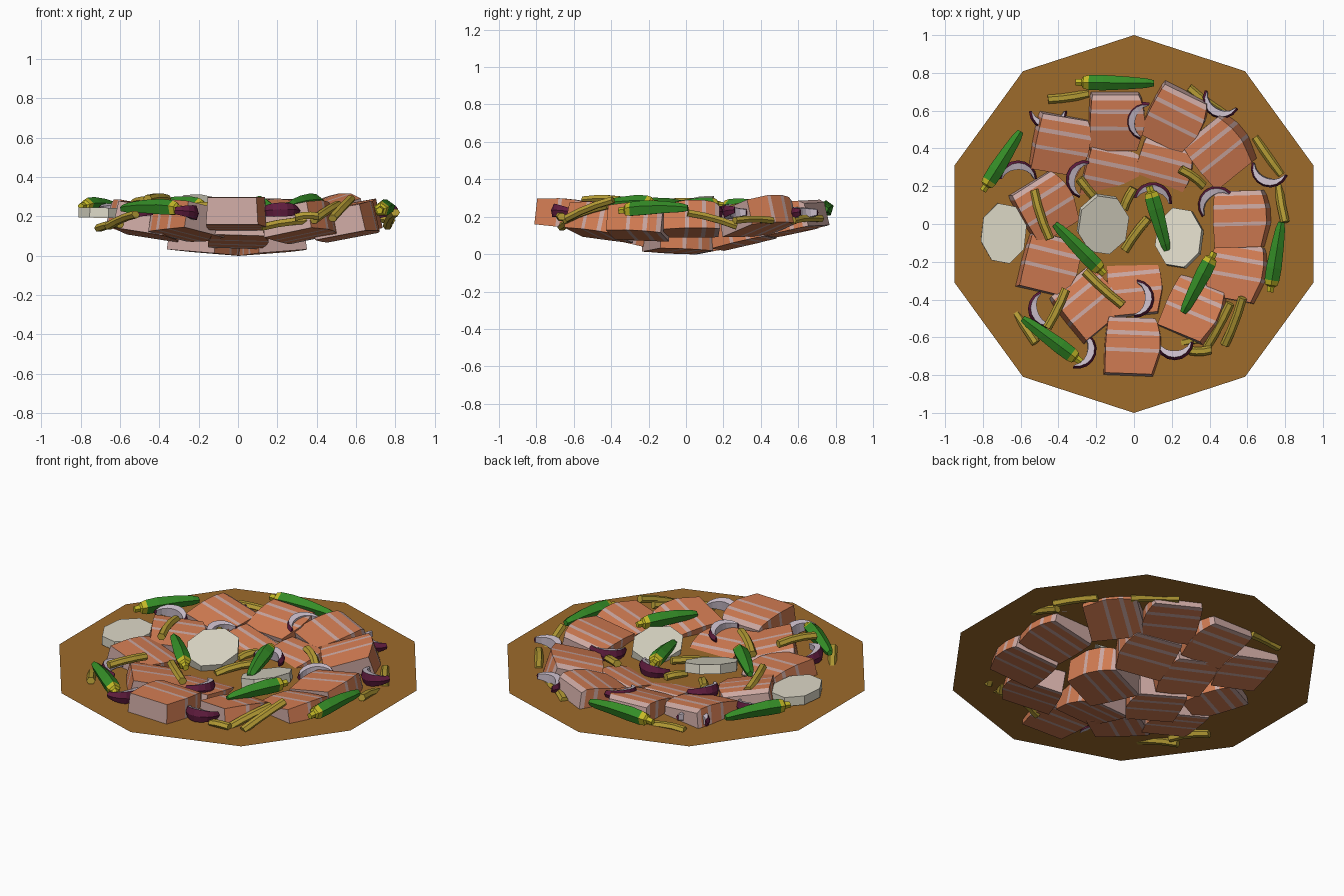
import bpy, bmesh, random
from math import sin, cos, pi, radians, hypot
from mathutils import Matrix, Vector

random.seed(4)

def mat(name, rgb):
    m = bpy.data.materials.new(name)
    m.diffuse_color = (*rgb, 1)
    return m

BROTH = mat("broth_brown", (0.34, 0.145, 0.024))
FLESH = mat("fish_orange", (0.64, 0.20, 0.085))
FAT = mat("fish_pale", (0.60, 0.39, 0.36))
GREEN = mat("pod_green", (0.035, 0.27, 0.02))
CAP = mat("pod_cap", (0.55, 0.48, 0.02))
BEAN = mat("bean_olive", (0.46, 0.33, 0.035))
WHITE = mat("root_white", (0.72, 0.69, 0.57))
LILAC = mat("onion_lilac", (0.58, 0.50, 0.58))
PURPLE = mat("onion_purple", (0.12, 0.012, 0.05))

def loft(name, rings, mats, pick, mtx):
    """Skin rings of points; pick(ring, side) gives a material slot, ring -1 = end caps."""
    bm = bmesh.new()
    vs = [[bm.verts.new(p) for p in r] for r in rings]
    n = len(rings[0])
    for i in range(len(vs) - 1):
        for j in range(n):
            k = (j + 1) % n
            f = bm.faces.new((vs[i][j], vs[i][k], vs[i + 1][k], vs[i + 1][j]))
            f.material_index = pick(i, j)
    for r in (vs[0], vs[-1]):
        bm.faces.new(r).material_index = pick(-1, 0)
    bmesh.ops.recalc_face_normals(bm, faces=bm.faces)
    me = bpy.data.meshes.new(name)
    bm.to_mesh(me)
    bm.free()
    for m in mats:
        me.materials.append(m)
    ob = bpy.data.objects.new(name, me)
    ob.matrix_world = mtx
    bpy.context.collection.objects.link(ob)
    return ob

def tilt_outward(x, y, z, deg, spin):
    """Place a piece so that its outer edge leans up the side of the bowl."""
    r = hypot(x, y) or 1
    axis = Vector((y / r, -x / r, 0))
    return (Matrix.Translation((x, y, z)) @ Matrix.Rotation(radians(deg), 4, axis)
            @ Matrix.Rotation(radians(spin), 4, 'Z'))

def along(a, b):
    """Frame at a with local x pointing to b."""
    d = b - a
    return Matrix.Translation(a) @ d.to_track_quat('X', 'Z').to_matrix().to_4x4()

# Broth surface: flat ten-sided disc
bm = bmesh.new()
bm.faces.new([bm.verts.new((cos(pi / 2 + i * pi / 5), sin(pi / 2 + i * pi / 5), 0.188))
              for i in range(10)])
me = bpy.data.meshes.new("broth_surface")
bm.to_mesh(me)
bm.free()
me.materials.append(BROTH)
bpy.context.collection.objects.link(bpy.data.objects.new("broth_surface", me))

# Fish chunks: striped blocks, x y z tilt spin
def fish(i, x, y, z, tilt, spin):
    ys = (-0.15, -0.035, -0.015, 0.055, 0.078, 0.125, 0.15)
    wid = (0.132, 0.150, 0.152, 0.150, 0.147, 0.139, 0.130)
    hi = (0.064, 0.078, 0.079, 0.079, 0.077, 0.070, 0.050)
    rings = []
    for yy, w, h in zip(ys, wid, hi):
        bow = 0.014 * (1 - (yy / 0.15) ** 2)
        rings.append([(-w + bow, yy - 0.008, -0.074), (w + bow, yy, -0.074),
                      (w + bow - 0.008, yy, h), (-w + bow + 0.008, yy - 0.008, h)])
    loft(f"fish_chunk_{i}", rings, [FLESH, FAT],
         lambda r, s: 1 if r in (-1, 1, 3, 5) else 0, tilt_outward(x, y, z, tilt, spin))

for i, c in enumerate([
        (-0.105, 0.55, 0.185, 12, -2), (0.21, 0.57, 0.195, 12, -28), (0.45, 0.385, 0.20, 15, 37),
        (-0.40, 0.43, 0.185, 11, -12), (-0.14, 0.27, 0.128, 13, -14), (0.15, 0.30, 0.13, 13, -16),
        (-0.48, 0.09, 0.183, 11, 30), (0.56, 0.03, 0.185, 10, 0), (-0.46, -0.21, 0.178, 11, -15),
        (0.54, -0.25, 0.17, 11, -12), (-0.26, -0.43, 0.18, 12, 38), (-0.01, -0.34, 0.142, 13, 4),
        (0.31, -0.45, 0.172, 13, -25), (-0.02, -0.645, 0.217, 6, -4),
        (0.17, -0.04, 0.089, 5, 20), (-0.17, -0.02, 0.089, 5, -25)]):
    fish(i + 1, *c)

# White root slices: oval eight-sided discs, lean direction and amount
def root_slice(i, x, y, z, rx, ry, lean_dir, lean):
    ring = lambda zz: [(rx * cos(k * pi / 4 + 0.25), ry * sin(k * pi / 4 + 0.25), zz) for k in range(8)]
    a = radians(lean_dir)
    m = (Matrix.Translation((x, y, z))
         @ Matrix.Rotation(radians(lean), 4, Vector((-sin(a), cos(a), 0))))
    loft(f"root_slice_{i}", [ring(-0.026), ring(0.026)], [WHITE], lambda r, s: 0, m)

root_slice(1, -0.69, -0.05, 0.218, 0.125, 0.165, 0, 1)
root_slice(2, -0.165, 0.0, 0.243, 0.14, 0.165, -55, 17)
root_slice(3, 0.24, -0.075, 0.218, 0.13, 0.165, 145, 15)

# Green pods: five-sided taper with a knobbed cap; stem end to tip
def pod(i, ax, ay, bx, by, za, zb):
    a, b = Vector((ax, ay, za)), Vector((bx, by, zb))
    L = (b - a).length
    prof = [(0, 0.018), (0.08, 0.020), (0.10, 0.034), (0.17, 0.041),
            (0.35, 0.043), (0.65, 0.036), (0.90, 0.027), (1, 0.017)]
    rings = [[(t * L, r * cos(k * 2 * pi / 5 + pi / 2), r * sin(k * 2 * pi / 5 + pi / 2)
               + 0.010 * sin(pi * t)) for k in range(5)] for t, r in prof]
    ob = loft(f"pod_{i}", rings, [GREEN, CAP], lambda r, s: 1 if 0 <= r < 3 else 0, along(a, b))
    ob.data.polygons[-2].material_index = 1

for i, c in enumerate([
        (-0.31, 0.75, 0.105, 0.745, 0.235, 0.24), (-0.80, 0.175, -0.60, 0.49, 0.25, 0.24),
        (-0.155, -0.265, -0.42, 0.0, 0.245, 0.26), (0.08, 0.20, 0.175, -0.14, 0.26, 0.235),
        (0.425, -0.15, 0.26, -0.47, 0.27, 0.255), (0.72, -0.36, 0.78, 0.01, 0.23, 0.245),
        (-0.28, -0.73, -0.59, -0.50, 0.235, 0.24)]):
    pod(i + 1, *c)

# Onion crescents: tapered arcs, purple skin outside; centre, facing angle
def onion(i, x, y, z, face, r=0.098):
    rings = []
    for k in range(9):
        t = k / 8
        a = radians(face - 88 + 176 * t)
        s = sin(pi * t)
        w, h = 0.012 + 0.032 * s, 0.018 + 0.018 * s
        c, n = cos(a), sin(a)
        rings.append([(rr * c, rr * n, zz) for rr, zz in
                      ((r - 0.006, -h), (r + 0.004, 0), (r - 0.008, h),
                       (r - w, h * 0.8), (r - w, -h * 0.8))])
    loft(f"onion_slice_{i}", rings, [LILAC, PURPLE],
         lambda q, s: 1 if s in (0, 1) else 0, tilt_outward(x, y, z, 6, 0))

for i, c in enumerate([
        (0.06, 0.545, 0.245, 165), (-0.455, 0.60, 0.225, 270), (0.465, 0.66, 0.225, 240),
        (-0.26, 0.235, 0.225, 165), (-0.615, 0.235, 0.225, 90), (0.10, 0.12, 0.215, 80),
        (0.44, 0.10, 0.22, 130), (0.72, 0.295, 0.23, 250), (0.005, -0.395, 0.24, -5),
        (-0.46, -0.45, 0.22, 200), (0.215, -0.62, 0.225, 270), (-0.30, -0.665, 0.22, -15)]):
    onion(i + 1, *c)

# Bean sticks: slightly bent six-sided rods; both ends
def bean(i, ax, ay, bx, by, za, zb):
    a, b = Vector((ax, ay, za)), Vector((bx, by, zb))
    L = (b - a).length
    bend = random.uniform(-0.01, 0.01)
    rings = [[(t * L, 0.024 * cos(k * pi / 3) + bend * sin(pi * t), 0.021 * sin(k * pi / 3)
               + 0.008 * sin(pi * t)) for k in range(6)] for t in (0, 0.33, 0.67, 1)]
    loft(f"bean_{i}", rings, [BEAN], lambda r, s: 0, along(a, b))

for i, c in enumerate([
        (-0.455, 0.66, -0.24, 0.69, 0.19, 0.18), (0.29, 0.72, 0.50, 0.57, 0.19, 0.18),
        (0.64, 0.46, 0.78, 0.26, 0.18, 0.18), (0.76, 0.27, 0.80, 0.01, 0.15, 0.22),
        (-0.53, 0.18, -0.445, -0.08, 0.265, 0.28), (-0.29, 0.24, -0.19, 0.12, 0.24, 0.21),
        (0.245, 0.29, 0.37, 0.20, 0.255, 0.22), (-0.05, -0.14, 0.075, 0.03, 0.19, 0.22),
        (-0.055, 0.08, 0.0, 0.19, 0.195, 0.205), (-0.46, -0.55, -0.36, -0.345, 0.29, 0.29),
        (-0.66, -0.42, -0.52, -0.63, 0.15, 0.21), (0.385, -0.65, 0.51, -0.42, 0.18, 0.26),
        (0.48, -0.64, 0.575, -0.39, 0.19, 0.29), (0.29, -0.67, 0.41, -0.665, 0.195, 0.20),
        (-0.26, -0.25, -0.06, -0.43, 0.24, 0.255), (0.12, -0.665, 0.38, -0.61, 0.145, 0.18),
        (-0.71, -0.22, -0.60, -0.42, 0.14, 0.16)]):
    bean(i + 1, *c)
